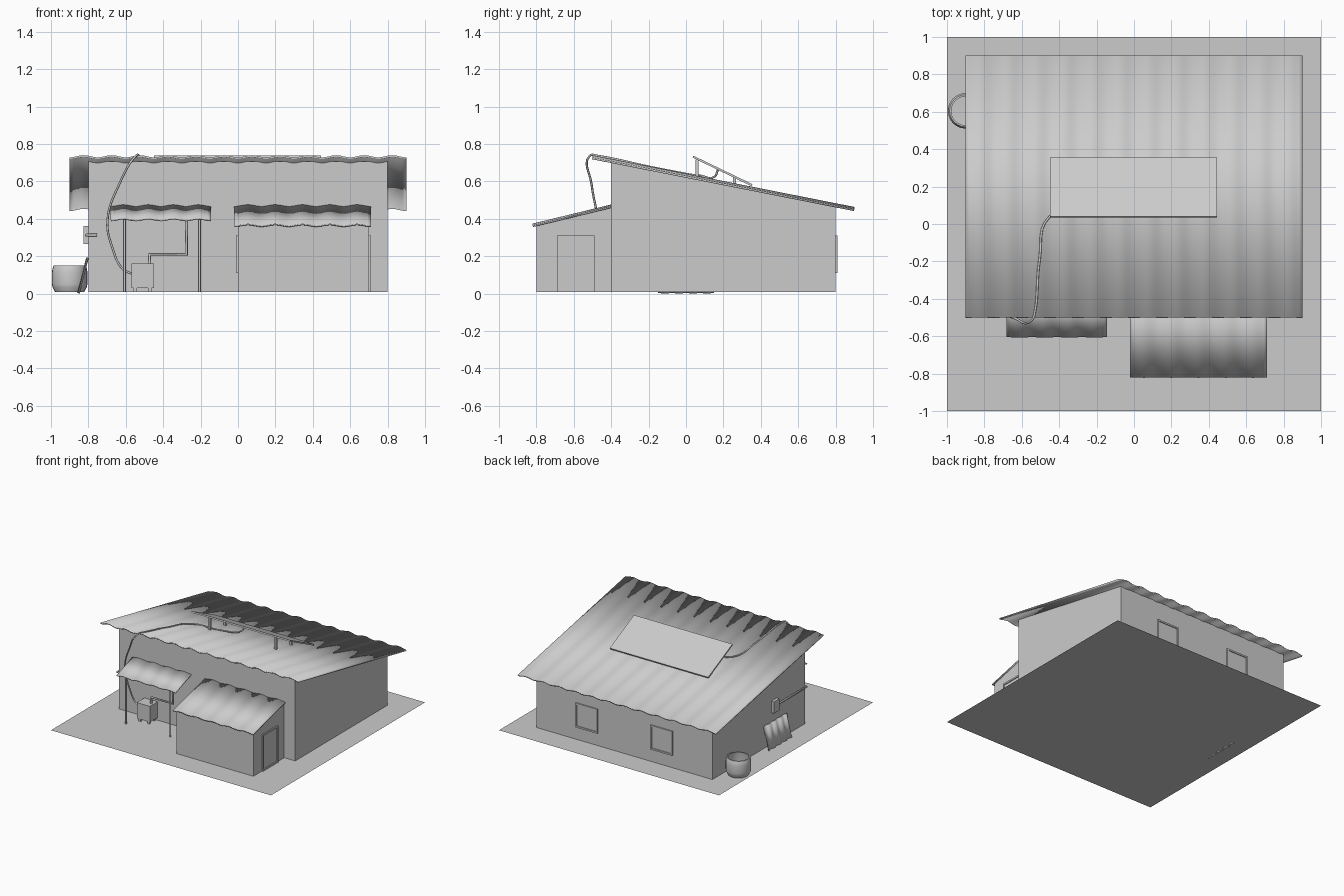
import bpy, bmesh, math
from mathutils import Vector

if "Cube" in bpy.data.objects:
    bpy.data.objects.remove(bpy.data.objects["Cube"])


def add_obj(name, bm):
    bmesh.ops.recalc_face_normals(bm, faces=bm.faces)
    me = bpy.data.meshes.new(name)
    bm.to_mesh(me)
    bm.free()
    ob = bpy.data.objects.new(name, me)
    bpy.context.collection.objects.link(ob)
    return ob


def boxes(name, spans):
    """One object from several (x0, x1, y0, y1, z0, z1) boxes."""
    bm = bmesh.new()
    for x0, x1, y0, y1, z0, z1 in spans:
        vs = bmesh.ops.create_cube(bm, size=1)["verts"]
        for v in vs:
            v.co = ((x0 + x1) / 2 + v.co.x * (x1 - x0),
                    (y0 + y1) / 2 + v.co.y * (y1 - y0),
                    (z0 + z1) / 2 + v.co.z * (z1 - z0))
    return add_obj(name, bm)


def prism(name, x0, x1, yz):
    """Side profile in y, z pulled along x."""
    bm = bmesh.new()
    f = bm.faces.new([bm.verts.new((x0, y, z)) for y, z in yz])
    ext = bmesh.ops.extrude_face_region(bm, geom=[f])["geom"]
    moved = [g for g in ext if isinstance(g, bmesh.types.BMVert)]
    bmesh.ops.translate(bm, verts=moved, vec=(x1 - x0, 0, 0))
    return add_obj(name, bm)


def corrugated(name, corner, across, down, waves, amp, thick):
    """Wavy sheet: waves run across, ridges run down."""
    c, u, d = Vector(corner), Vector(across), Vector(down)
    n = u.cross(d).normalized()
    bm = bmesh.new()
    rows = []
    steps = int(waves * 8)
    for i in range(steps + 1):
        p = c + u * (i / steps) + n * (amp * math.cos(2 * math.pi * i / 8))
        rows.append((bm.verts.new(p), bm.verts.new(p + d)))
    for a, b in zip(rows, rows[1:]):
        bm.faces.new((a[0], b[0], b[1], a[1]))
    ob = add_obj(name, bm)
    m = ob.modifiers.new("thickness", 'SOLIDIFY')
    m.thickness, m.offset = thick, 0
    return ob


def framed(name, axis, wall, out, u0, u1, z0, z1, t=0.013):
    """Raised frame with a flat infill, on a wall facing x or y."""
    w0, w1, w2 = wall - out * 0.005, wall + out * 0.01, wall + out * 0.003
    parts = [(u0, u0 + t, z0, z1, w1), (u1 - t, u1, z0, z1, w1),
             (u0, u1, z1 - t, z1, w1), (u0, u1, z0, z0 + t, w1),
             (u0, u1, z0, z1, w2)]
    spans = []
    for a, b, c, d, w in parts:
        lo, hi = min(w0, w), max(w0, w)
        spans.append((lo, hi, a, b, c, d) if axis == 'x' else (a, b, lo, hi, c, d))
    return boxes(name, spans)


def tube(name, pts, r, smooth=False):
    cu = bpy.data.curves.new(name, 'CURVE')
    cu.dimensions = '3D'
    cu.bevel_depth, cu.bevel_resolution, cu.use_fill_caps = r, 2, True
    if smooth:
        s = cu.splines.new('BEZIER')
        s.bezier_points.add(len(pts) - 1)
        s.resolution_u = 6
        for b, p in zip(s.bezier_points, pts):
            b.co = p
            b.handle_left_type = b.handle_right_type = 'AUTO'
    else:
        s = cu.splines.new('POLY')
        s.points.add(len(pts) - 1)
        for b, p in zip(s.points, pts):
            b.co = (*p, 1)
    ob = bpy.data.objects.new(name, cu)
    bpy.context.collection.objects.link(ob)
    return ob


G = 0.008  # ground level

# Yard
bm = bmesh.new()
bmesh.ops.create_grid(bm, x_segments=1, y_segments=1, size=1)
bmesh.ops.translate(bm, verts=bm.verts, vec=(0, 0, G))
add_obj("yard", bm)

# Main house and front room
prism("house_walls", -0.8, 0.8, [(-0.4, G), (0.8, G), (0.8, 0.466), (-0.4, 0.705)])
prism("front_room_walls", 0, 0.7, [(-0.8, G), (-0.4, G), (-0.4, 0.463), (-0.8, 0.366)])

# Corrugated roofs
corrugated("main_roof", (-0.9, 0.9, 0.452), (1.8, 0, 0), (0, -1.4, 0.277), 12, 0.006, 0.01)
corrugated("front_room_roof", (-0.02, -0.4, 0.467), (0.73, 0, 0), (0, -0.42, -0.102), 5, 0.005, 0.008)
corrugated("awning_roof", (-0.68, -0.4, 0.467), (0.535, 0, 0), (0, -0.205, -0.072), 4, 0.005, 0.008)

# Windows and door
for s, side in ((-1, "left"), (1, "right")):
    framed("back_window_" + side, 'y', 0.8, 1, s * 0.34 - 0.1, s * 0.34 + 0.1, 0.11, 0.31)
framed("front_room_window", 'x', 0, -1, -0.7, -0.5, 0.11, 0.31)
framed("front_room_door", 'x', 0.7, 1, -0.69, -0.49, G, 0.31)

# Awning posts
for x, side in ((-0.607, "left"), (-0.206, "right")):
    tube("awning_post_" + side, [(x, -0.585, G), (x, -0.585, 0.402)], 0.007)

# Generator with feet and exhaust
gen = [(-0.57, -0.45, -0.5, -0.4, 0.03, 0.16)]
gen += [(x, x + 0.018, y, y + 0.018, G, 0.03)
        for x in (-0.558, -0.48) for y in (-0.492, -0.426)]
boxes("generator", gen)
tube("exhaust_pipe", [(-0.473, -0.45, 0.15), (-0.473, -0.45, 0.21),
                      (-0.275, -0.45, 0.21), (-0.275, -0.45, 0.44)], 0.009)

# Solar panel on legs
prism("solar_panel", -0.45, 0.445, [(0.04, 0.737), (0.355, 0.585), (0.35, 0.574), (0.035, 0.727)])
for x, side in ((-0.3, "left"), (0.3, "right")):
    boxes("panel_legs_" + side, [(x - 0.01, x + 0.01, 0.052, 0.068, 0.61, 0.718),
                                 (x - 0.01, x + 0.01, 0.252, 0.268, 0.575, 0.622)])

# Power cable from panel over the eave to the generator
tube("power_cable", [(-0.06, 0.17, 0.66), (-0.08, 0.155, 0.627), (-0.2, 0.08, 0.63),
                     (-0.45, 0.04, 0.633), (-0.505, -0.19, 0.677), (-0.53, -0.47, 0.736),
                     (-0.545, -0.513, 0.738), (-0.635, -0.505, 0.585), (-0.698, -0.47, 0.39),
                     (-0.67, -0.455, 0.24), (-0.615, -0.45, 0.13), (-0.565, -0.45, 0.105)],
     0.006, True)

# Meter box and conduit round the left corner
boxes("meter_box", [(-0.825, -0.795, -0.035, 0.035, 0.265, 0.36)])
tube("conduit", [(-0.81, 0, 0.312), (-0.81, -0.41, 0.312), (-0.755, -0.41, 0.312)], 0.008)

# Loose sheet leaning on the left wall
corrugated("leaning_sheet", (-0.853, 0.15, 0.002), (0, -0.3, 0), (0.048, 0, 0.19), 4, 0.005, 0.004)

# Open water barrel
prof = [(0, G), (0.078, G), (0.092, 0.035), (0.095, 0.05), (0.095, 0.115), (0.092, 0.133),
        (0.086, 0.15), (0.077, 0.15), (0.082, 0.13), (0.082, 0.03), (0, 0.025)]
bm = bmesh.new()
vs = [bm.verts.new((r, 0, z)) for r, z in prof]
es = [bm.edges.new(p) for p in zip(vs, vs[1:])]
bmesh.ops.spin(bm, geom=vs + es, axis=(0, 0, 1), cent=(0, 0, 0), angle=2 * math.pi,
               steps=24, use_duplicate=False)
bmesh.ops.remove_doubles(bm, verts=bm.verts, dist=1e-4)
bmesh.ops.translate(bm, verts=bm.verts, vec=(-0.9, 0.605, 0))
barrel = add_obj("water_barrel", bm)

# Smooth the round parts and the sheets
for ob in bpy.data.objects:
    ob.select_set(ob.type == 'MESH' and ("roof" in ob.name or "sheet" in ob.name or ob == barrel))
bpy.context.view_layer.objects.active = barrel
bpy.ops.object.shade_smooth_by_angle(angle=math.radians(30))
